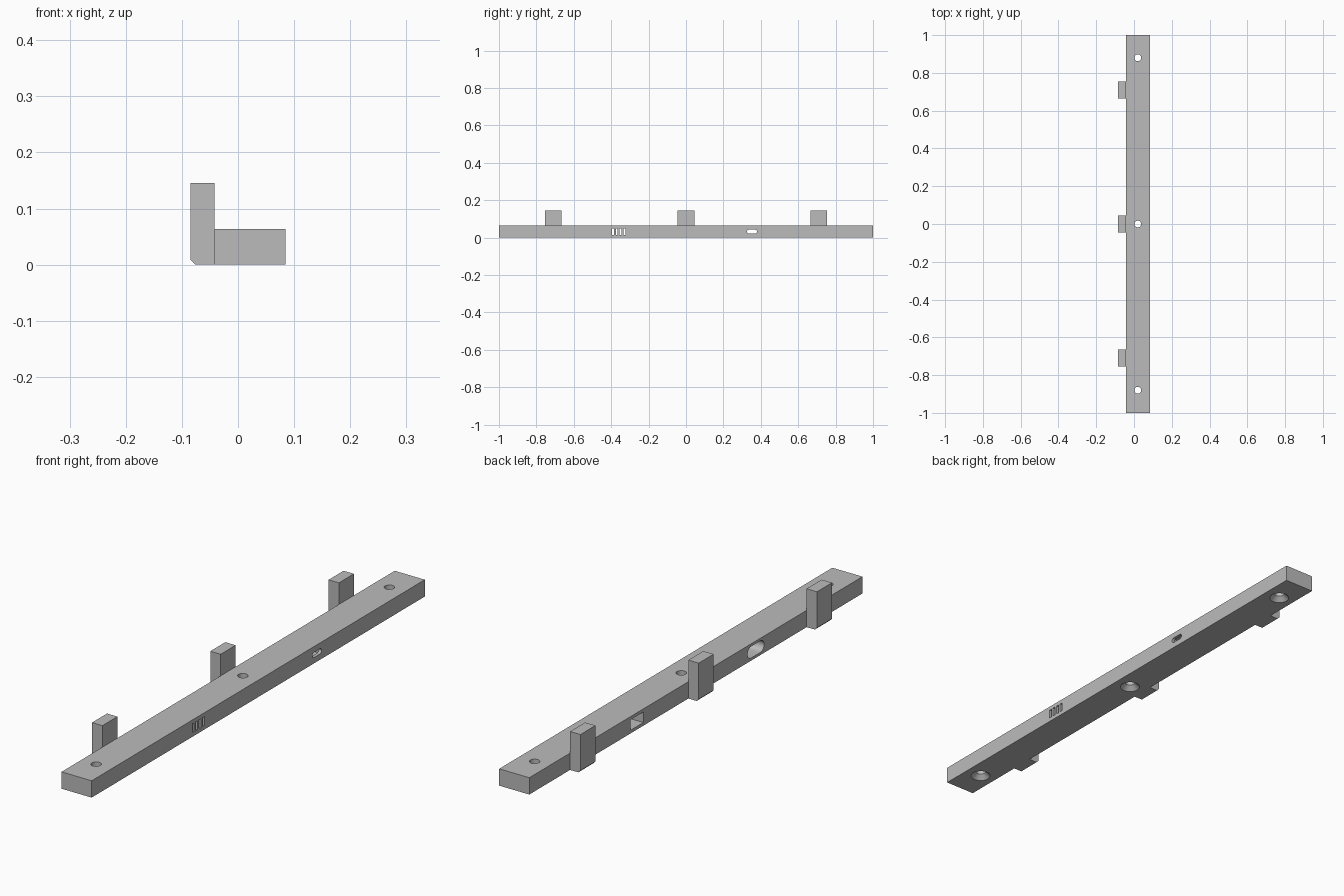
import bpy, bmesh, math

if "Cube" in bpy.data.objects:
    bpy.data.objects.remove(bpy.data.objects["Cube"])

grey = bpy.data.materials.new("plain_grey")
grey.diffuse_color = (0.5, 0.5, 0.5, 1)
grey.use_nodes = True
grey.node_tree.nodes["Principled BSDF"].inputs["Base Color"].default_value = grey.diffuse_color


def prism(name, pts, axis, lo, hi):
    """Extrude a closed 2D profile along x (pts = y,z) or y (pts = x,z)."""
    place = {"x": lambda a, b, t: (t, a, b), "y": lambda a, b, t: (a, t, b)}[axis]
    bm = bmesh.new()
    face = bm.faces.new([bm.verts.new(place(a, b, lo)) for a, b in pts])
    out = bmesh.ops.extrude_face_region(bm, geom=[face])
    verts = [v for v in out["geom"] if isinstance(v, bmesh.types.BMVert)]
    bmesh.ops.translate(bm, verts=verts, vec=(hi - lo, 0, 0) if axis == "x" else (0, hi - lo, 0))
    bmesh.ops.recalc_face_normals(bm, faces=bm.faces)
    return finish(name, bm)


def finish(name, bm):
    me = bpy.data.meshes.new(name)
    bm.to_mesh(me)
    bm.free()
    me.materials.append(grey)
    ob = bpy.data.objects.new(name, me)
    bpy.context.collection.objects.link(ob)
    return ob


def rect(a0, a1, b0, b1):
    return [(a0, b0), (a1, b0), (a1, b1), (a0, b1)]


def stadium(c, z, width, height, n=12):
    """Rounded slot outline centred on (c, z)."""
    r, h = height / 2, (width - height) / 2
    pts = []
    for side in (1, -1):
        for i in range(n + 1):
            a = -math.pi / 2 + math.pi * i / n
            pts.append((c + side * (h + r * math.cos(a)), z + side * r * math.sin(a)))
    return pts


def screw_cutter(x, y, n=32):
    """Straight shaft with a countersink opening at the underside."""
    bm = bmesh.new()
    rings = []
    for z, r in ((-0.01, 0.046), (0.018, 0.018), (0.08, 0.018)):
        rings.append([bm.verts.new((x + r * math.cos(2 * math.pi * i / n),
                                    y + r * math.sin(2 * math.pi * i / n), z)) for i in range(n)])
    for a, b in zip(rings, rings[1:]):
        for i in range(n):
            j = (i + 1) % n
            bm.faces.new((a[i], a[j], b[j], b[i]))
    bm.faces.new(rings[0][::-1])
    bm.faces.new(rings[-1])
    return finish("screw_hole_cutter", bm)


# Main bar
bar = prism("bar", rect(-0.0415, 0.085, 0, 0.064), "y", -1, 1)

# Screw holes, side pockets, vent slots and port opening
cutters = [screw_cutter(0.02, y) for y in (-0.88, 0, 0.88)]
cutters.append(prism("vent_pocket_cutter", stadium(-0.36, 0.032, 0.10, 0.044), "x", -0.06, 0.073))
cutters.append(prism("port_pocket_cutter", rect(0.315, 0.393, 0.012, 0.052), "x", -0.06, 0.073))
for i in range(4):
    y = -0.391 + i * 0.0207
    cutters.append(prism("vent_slot_cutter", rect(y - 0.005, y + 0.005, 0.015, 0.049), "x", 0.06, 0.1))
cutters.append(prism("port_cutter", stadium(0.353, 0.032, 0.055, 0.02), "x", 0.06, 0.1))

for cutter in cutters:
    mod = bar.modifiers.new("cut", "BOOLEAN")
    mod.operation, mod.solver, mod.object = "DIFFERENCE", "EXACT", cutter
bpy.context.view_layer.objects.active = bar
bar.select_set(True)
for mod in list(bar.modifiers):
    bpy.ops.object.modifier_apply(modifier=mod.name)
for cutter in cutters:
    bpy.data.objects.remove(cutter)
bpy.ops.object.shade_smooth_by_angle(angle=math.radians(30))

# Upright tabs with a chamfered lower outer edge
profile = [(-0.0415, 0), (-0.076, 0), (-0.085, 0.009), (-0.085, 0.146), (-0.0415, 0.146)]
for y in (-0.71, 0, 0.71):
    prism("upright_tab", profile, "y", y - 0.045, y + 0.045)
